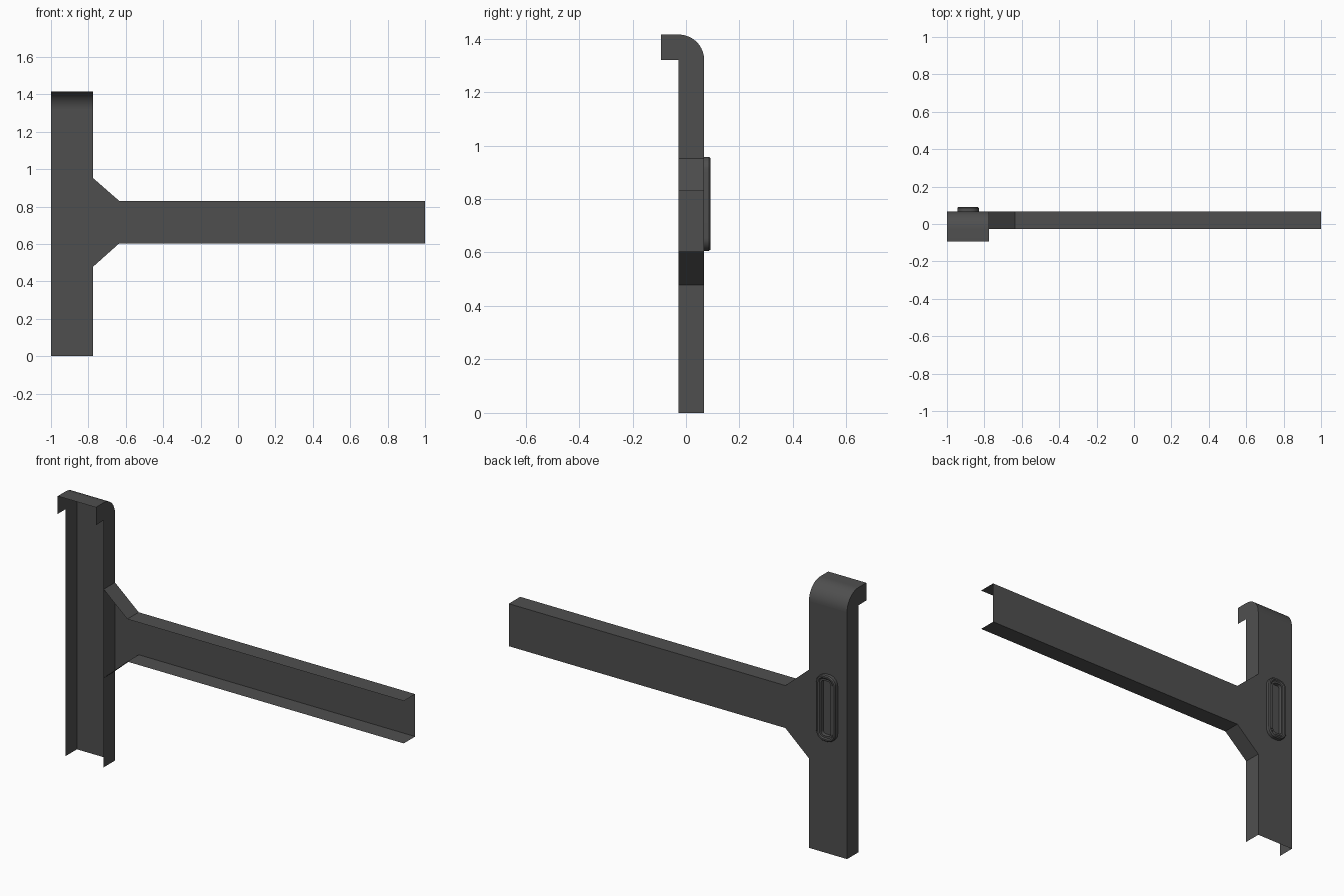
import bpy, bmesh, math

if "Cube" in bpy.data.objects:
    bpy.data.objects.remove(bpy.data.objects["Cube"])

YB, YF, YH = 0.068, -0.028, -0.094       # back plate, flange front edge, hook tip
XL, XR = -1.0, -0.775                    # post sides
ZH, ZT = 1.32, 1.415                     # hook start, hook top
R = YB - YF                              # hook bend radius

mat = bpy.data.materials.new("dark grey metal")
mat.diffuse_color = (0.078, 0.078, 0.078, 1)
mat.use_nodes = True
mat.node_tree.nodes["Principled BSDF"].inputs["Base Color"].default_value = mat.diffuse_color


def make(name, faces, smooth=False):
    """Object from a list of polygons given as point lists."""
    bm = bmesh.new()
    for pts in faces:
        bm.faces.new([bm.verts.new(p) for p in pts])
    bmesh.ops.remove_doubles(bm, verts=bm.verts, dist=1e-5)
    me = bpy.data.meshes.new(name)
    bm.to_mesh(me)
    bm.free()
    me.materials.append(mat)
    ob = bpy.data.objects.new(name, me)
    bpy.context.collection.objects.link(ob)
    if smooth:
        bpy.ops.object.select_all(action='DESELECT')
        ob.select_set(True)
        bpy.context.view_layer.objects.active = ob
        bpy.ops.object.shade_smooth_by_angle(angle=math.radians(35))
    return ob


def strip(path):
    """Flanges running along an x,z path from the back plate forward."""
    return [[(a[0], YB, a[1]), (b[0], YB, b[1]), (b[0], YF, b[1]), (a[0], YF, a[1])]
            for a, b in zip(path, path[1:])]


# Hook profile in y,z, from the back plate over the bend to the tip
N = 16
bend = [(YF + R * math.cos(i * math.pi / 2 / N), ZH + (ZT - ZH) * math.sin(i * math.pi / 2 / N))
        for i in range(N + 1)]
profile = bend + [(YH, ZT)]

# Post: back sheet and two side flanges
make("post_back", [[(XR, YB, 0), (XL, YB, 0), (XL, YB, ZH), (XR, YB, ZH)]])
make("post_left_flange", [[(XL, YB, 0), (XL, YF, 0), (XL, YF, ZH), (XL, YB, ZH)]])
make("post_right_flange", [[(XR, YF, 0), (XR, YB, 0), (XR, YB, ZH), (XR, YF, ZH)]])

# Hook: curved top sheet with closed sides, open at front and below
make("hook_top", [[(XR, *a), (XL, *a), (XL, *b), (XR, *b)]
                  for a, b in zip(profile, profile[1:])], True)
side = profile + [(YH, ZH), (YF, ZH)]
make("hook_left_side", [[(XL, *p) for p in reversed(side)]])
make("hook_right_side", [[(XR, *p) for p in side]])

# Arm: back sheet with gussets, and flanges along top and bottom
upper = [(1, 0.83), (-0.635, 0.83), (XR, 0.952)]
lower = [(XR, 0.478), (-0.635, 0.603), (1, 0.603)]
make("arm_back", [[(x, YB, z) for x, z in reversed(upper + lower)]])
make("arm_top_flange", strip(upper))
make("arm_bottom_flange", strip(lower))


# Slot frame on the back: rounded rectangular loops stepping in and down
def loop(inset, y):
    cx, cz = -0.8875, 0.782
    hx, hz = 0.0575 - inset, 0.176 - inset
    r = max(0.048 - inset, 0.008)
    pts = []
    for k, (sx, sz) in enumerate(((1, 1), (-1, 1), (-1, -1), (1, -1))):
        for i in range(9):
            a = math.pi / 2 * (k + i / 8)
            pts.append((cx + sx * (hx - r) + r * math.cos(a), y,
                        cz + sz * (hz - r) + r * math.sin(a)))
    return pts


rings = [loop(0, YB), loop(0, 0.086), loop(0.005, 0.092), loop(0.013, 0.092),
         loop(0.019, 0.087), loop(0.029, 0.087), loop(0.031, YB + 0.001)]
faces = []
for a, b in zip(rings, rings[1:]):
    for i in range(len(a)):
        j = (i + 1) % len(a)
        faces.append([a[j], a[i], b[i], b[j]])
faces.append(rings[-1][::-1])
make("slot_frame", faces, True)
